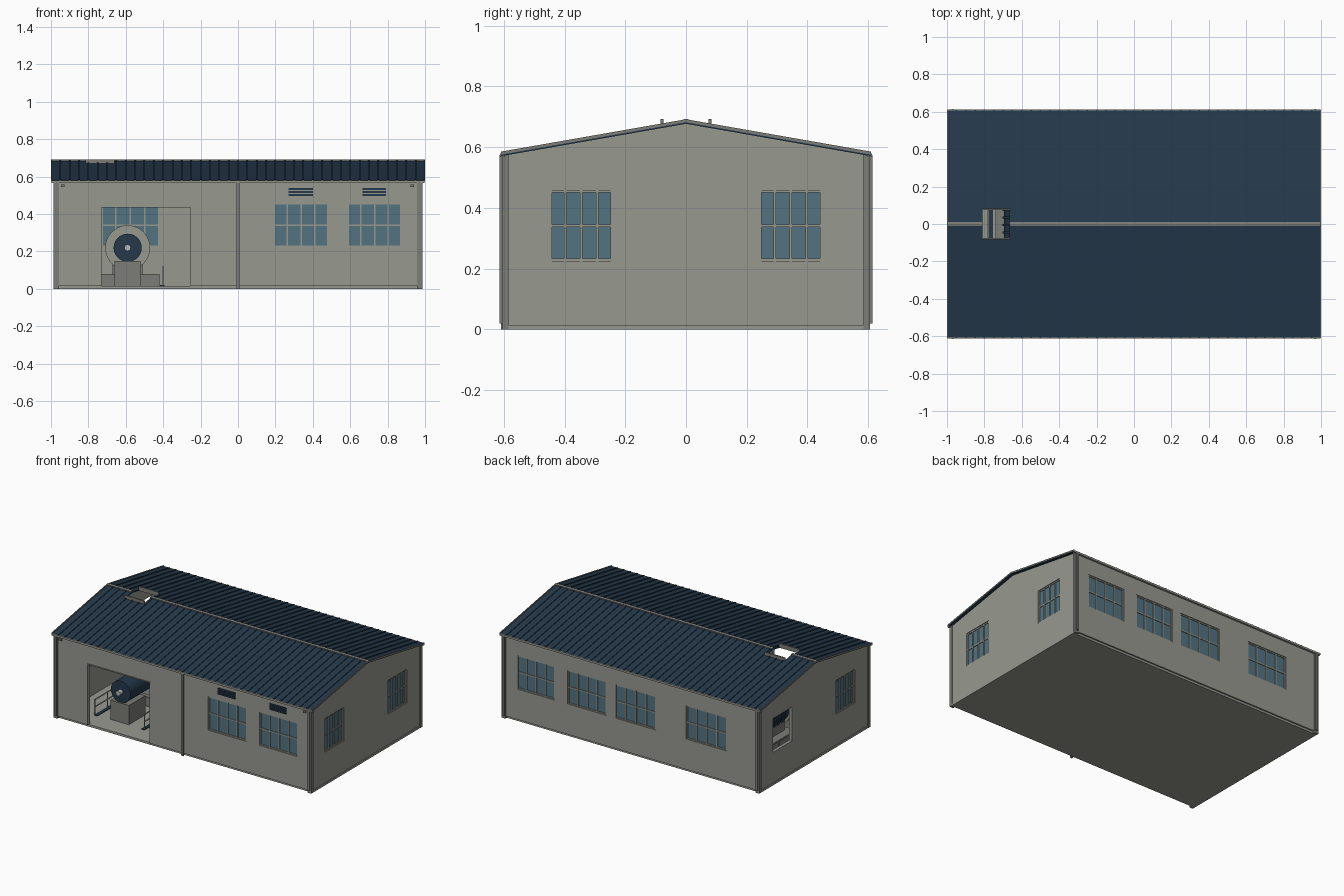
import bpy, bmesh, math
from mathutils import Matrix, Vector

if "Cube" in bpy.data.objects:
    bpy.data.objects.remove(bpy.data.objects["Cube"])

def material(name, rgb):
    m = bpy.data.materials.new(name)
    m.diffuse_color = (*rgb, 1)
    m.use_nodes = True
    m.node_tree.nodes["Principled BSDF"].inputs["Base Color"].default_value = m.diffuse_color
    return m

WALL = material("wall_grey", (0.31, 0.32, 0.28))
TRIM = material("trim_grey", (0.20, 0.205, 0.185))
NAVY = material("navy_steel", (0.018, 0.040, 0.070))
GLASS = material("window_glass", (0.085, 0.17, 0.22))
PALE = material("pale_rail", (0.50, 0.50, 0.47))

def finish(bm, name, mat, smooth=False):
    bmesh.ops.recalc_face_normals(bm, faces=bm.faces)
    me = bpy.data.meshes.new(name)
    bm.to_mesh(me)
    bm.free()
    ob = bpy.data.objects.new(name, me)
    bpy.context.collection.objects.link(ob)
    me.materials.append(mat)
    if smooth:
        bpy.ops.object.select_all(action='DESELECT')
        ob.select_set(True)
        bpy.context.view_layer.objects.active = ob
        bpy.ops.object.shade_smooth_by_angle()
    return ob

def box(bm, x0, x1, y0, y1, z0, z1):
    m = Matrix.Translation(((x0 + x1) / 2, (y0 + y1) / 2, (z0 + z1) / 2))
    m = m @ Matrix.Diagonal((abs(x1 - x0), abs(y1 - y0), abs(z1 - z0), 1))
    bmesh.ops.create_cube(bm, size=1, matrix=m)

def wall_box(bm, axis, s, u0, u1, d0, d1, z0, z1):
    """Box on a wall: u runs along the wall, d is the distance from the centre."""
    if axis == 'y':
        box(bm, u0, u1, s * d0, s * d1, z0, z1)
    else:
        box(bm, s * d0, s * d1, u0, u1, z0, z1)

def boxes(name, mat, items):
    bm = bmesh.new()
    for b in items:
        box(bm, *b)
    return finish(bm, name, mat)

def panel(name, mat, u, v, holes, place, thick):
    """Sheet of thickness with rectangular holes (u0, u1, v0, v1)."""
    us = sorted(set(u) | {a for h in holes for a in h[:2]})
    vs = sorted(set(v) | {a for h in holes for a in h[2:]})
    bm = bmesh.new()
    for a, b in zip(us, us[1:]):
        for c, d in zip(vs, vs[1:]):
            mu, mv = (a + b) / 2, (c + d) / 2
            if any(h[0] < mu < h[1] and h[2] < mv < h[3] for h in holes):
                continue
            bm.faces.new([bm.verts.new(place(*p)) for p in ((a, c), (b, c), (b, d), (a, d))])
    bmesh.ops.remove_doubles(bm, verts=bm.verts, dist=1e-5)
    r = bmesh.ops.extrude_face_region(bm, geom=bm.faces[:], use_keep_orig=True)
    vv = [e for e in r['geom'] if isinstance(e, bmesh.types.BMVert)]
    bmesh.ops.translate(bm, verts=vv, vec=Vector(thick))
    return finish(bm, name, mat)

def cyl(bm, r, y0, y1, x=-0.59, z=0.22, seg=40):
    m = Matrix.Translation((x, (y0 + y1) / 2, z)) @ Matrix.Rotation(math.pi / 2, 4, 'X')
    bmesh.ops.create_cone(bm, cap_ends=True, segments=seg, radius1=r, radius2=r,
                          depth=y1 - y0, matrix=m)

# walls with window and door openings
X, Y, T, EAVE = 0.98, 0.60, 0.022, 0.575
Z0, Z1 = 0.225, 0.458
FRONT = [(0.19, 0.485), (0.585, 0.875)]
BACK = FRONT + [(-0.19, 0.125), (-0.73, -0.42)]
SIDE = [(-0.45, -0.24), (0.24, 0.45)]
DOOR = (-0.735, -0.248, 0.015, 0.44)
hole = lambda ws: [(a, b, Z0, Z1) for a, b in ws]
zr = (0.015, EAVE)
panel("front_wall", WALL, (-X, X), zr, hole(FRONT) + [DOOR], lambda u, v: (u, -Y, v), (0, T, 0))
panel("back_wall", WALL, (-X, X), zr, hole(BACK), lambda u, v: (u, Y, v), (0, -T, 0))
for s, n in ((-1, "left"), (1, "right")):
    panel(n + "_wall", WALL, (-Y + T, Y - T), zr, hole(SIDE),
          lambda u, v: (s * X, u, v), (-s * T, 0, 0))
    # gable triangle
    bm = bmesh.new()
    f = bm.faces.new([bm.verts.new((s * X, y, z)) for y, z in
                      ((-Y, EAVE), (Y, EAVE), (0, 0.677))])
    bm.faces.ensure_lookup_table()
    r = bmesh.ops.extrude_face_region(bm, geom=[f], use_keep_orig=True)
    bmesh.ops.translate(bm, vec=(-s * T, 0, 0),
                        verts=[e for e in r['geom'] if isinstance(e, bmesh.types.BMVert)])
    finish(bm, n + "_gable", WALL)
boxes("floor_slab", WALL, [(-0.985, 0.985, -0.59, 0.59, 0, 0.015)])

# windows: glass, frame and glazing bars (rear left opening has no glass)
glass, bars = bmesh.new(), bmesh.new()
wins = [('y', -1, *w) for w in FRONT] + [('y', 1, *w) for w in BACK]
wins += [('x', 1, *w) for w in SIDE] + [('x', -1, *SIDE[0])]
for ax, s, a, b in wins:
    d = Y if ax == 'y' else X
    wall_box(glass, ax, s, a, b, d - 0.014, d - 0.010, Z0, Z1)
    for i in range(5):
        c = min(max(a + (b - a) * i / 4, a + 0.004), b - 0.004)
        wall_box(bars, ax, s, c - 0.004, c + 0.004, d - 0.017, d - 0.004, Z0, Z1)
    for z in (Z0 + 0.004, (Z0 + Z1) / 2, Z1 - 0.004):
        wall_box(bars, ax, s, a, b, d - 0.016, d - 0.005, z - 0.004, z + 0.004)
finish(glass, "window_panes", GLASS)
finish(bars, "window_bars", WALL)

# louvred vents above the front windows
vents = []
for a, b in ((0.27, 0.40), (0.665, 0.79)):
    for i in range(3):
        vents.append((a, b, -Y - 0.008, -Y, 0.497 + i * 0.016, 0.508 + i * 0.016))
boxes("front_vents", NAVY, vents)

# corner posts, downpipes, middle post, base line and corner lamps
posts = []
for sx in (-1, 1):
    for sy in (-1, 1):
        posts.append((sx * 0.958, sx * 0.986, sy * 0.585, sy * 0.606, 0, EAVE))
        posts.append((sx * 0.962, sx * 0.976, sy * 0.606, sy * 0.614, 0.02, EAVE))
posts.append((-0.008, 0.008, -0.61, -Y, 0, EAVE))
boxes("corner_posts", TRIM, posts)
boxes("corner_lamps", TRIM, [(x - 0.01, x + 0.01, -0.609, -Y, 0.545, 0.558) for x in (-0.937, 0.932)])
t = 0.012
boxes("door_frame", WALL, [(DOOR[0], DOOR[0] + t / 2, -Y - 0.004, -Y + T, 0.015, 0.44),
                           (DOOR[1] - t / 2, DOOR[1], -Y - 0.004, -Y + T, 0.015, 0.44),
                           (DOOR[0], DOOR[1], -Y - 0.004, -Y + T, 0.434, 0.44)])

# roof slopes with ridge hole, ribs and edge trims
HX0, HX1, HY, SL, E = -0.81, -0.665, 0.08, 0.175, 0.61
top = lambda v: 0.686 - SL * v

def slope_bar(bm, s, x0, x1, v0, v1, lo, hi):
    q = [bm.verts.new((x, s * v, top(v) + h)) for x in (x0, x1)
         for v, h in ((v0, lo), (v1, lo), (v1, hi), (v0, hi))]
    bm.faces.new(q[:4])
    bm.faces.new(q[4:])
    for i in range(4):
        j = (i + 1) % 4
        bm.faces.new((q[i], q[j], q[j + 4], q[i + 4]))

ribs, rake = bmesh.new(), bmesh.new()
for s, n in ((-1, "front"), (1, "back")):
    panel(n + "_roof_slope", NAVY, (-0.997, 0.997), (0, E), [(HX0, HX1, 0, HY)],
          lambda u, v: (u, s * v, top(v)), (0, 0, -0.009))
    for i in range(1, 40):
        x = -1 + i * 0.05
        v0 = HY if HX0 - 0.005 < x < HX1 + 0.005 else 0.0
        slope_bar(ribs, s, x - 0.004, x + 0.004, v0, E, -0.002, 0.005)
    for x in (-1, 1):
        slope_bar(rake, s, x, x - x * 0.006, 0, E, -0.004, 0.006)
    # ridge cap in two lengths, leaving the hole clear
    for a, b in ((-1, HX0), (HX1, 1)):
        slope_bar(rake, s, a, b, 0, 0.011, 0, 0.007)
finish(ribs, "roof_ribs", NAVY)
finish(rake, "roof_edge_and_ridge_trim", TRIM)
boxes("eave_gutters", WALL, [(-0.997, 0.997, s * 0.598, s * 0.613, 0.567, 0.580) for s in (-1, 1)])
boxes("roof_hatch_curb", TRIM, [(HX0 - 0.005, HX1 + 0.005, s * 0.074, s * 0.084, 0.664, 0.693)
                                for s in (-1, 1)])

# machine: plinth, base, blue motor, grey flange, finned rear housing
boxes("machine_plinth", TRIM, [(-0.66, -0.52, -0.45, -0.27, 0.015, 0.148)])
boxes("machine_base", TRIM, [(-0.74, -0.42, -0.16, 0.24, 0.015, 0.08)])
boxes("machine_saddle", TRIM, [(-0.67, -0.51, -0.12, 0.20, 0.08, 0.16)])
bm = bmesh.new()
cyl(bm, 0.075, -0.44, -0.17)
cyl(bm, 0.105, -0.135, 0.20)
for i in range(6):
    cyl(bm, 0.113, -0.09 + i * 0.04, -0.08 + i * 0.04)
finish(bm, "machine_housing", NAVY, True)
bm = bmesh.new()
cyl(bm, 0.12, -0.17, -0.135)
finish(bm, "machine_flange", WALL, True)
bm = bmesh.new()
cyl(bm, 0.017, -0.47, -0.44, seg=20)
finish(bm, "machine_shaft", PALE, True)

# floor strips and low railings either side of the machine
boxes("floor_strips", NAVY, [(x - 0.011, x + 0.011, -0.46, 0.24, 0.015, 0.02) for x in (-0.765, -0.405)])
rails = []
for x in (-0.78, -0.40):
    for i in range(6):
        y = -0.45 + i * 0.138
        rails.append((x - 0.003, x + 0.003, y - 0.003, y + 0.003, 0.015, 0.12))
    for z in (0.07, 0.12):
        rails.append((x - 0.003, x + 0.003, -0.453, 0.243, z - 0.003, z + 0.003))
boxes("machine_railings", PALE, rails)
